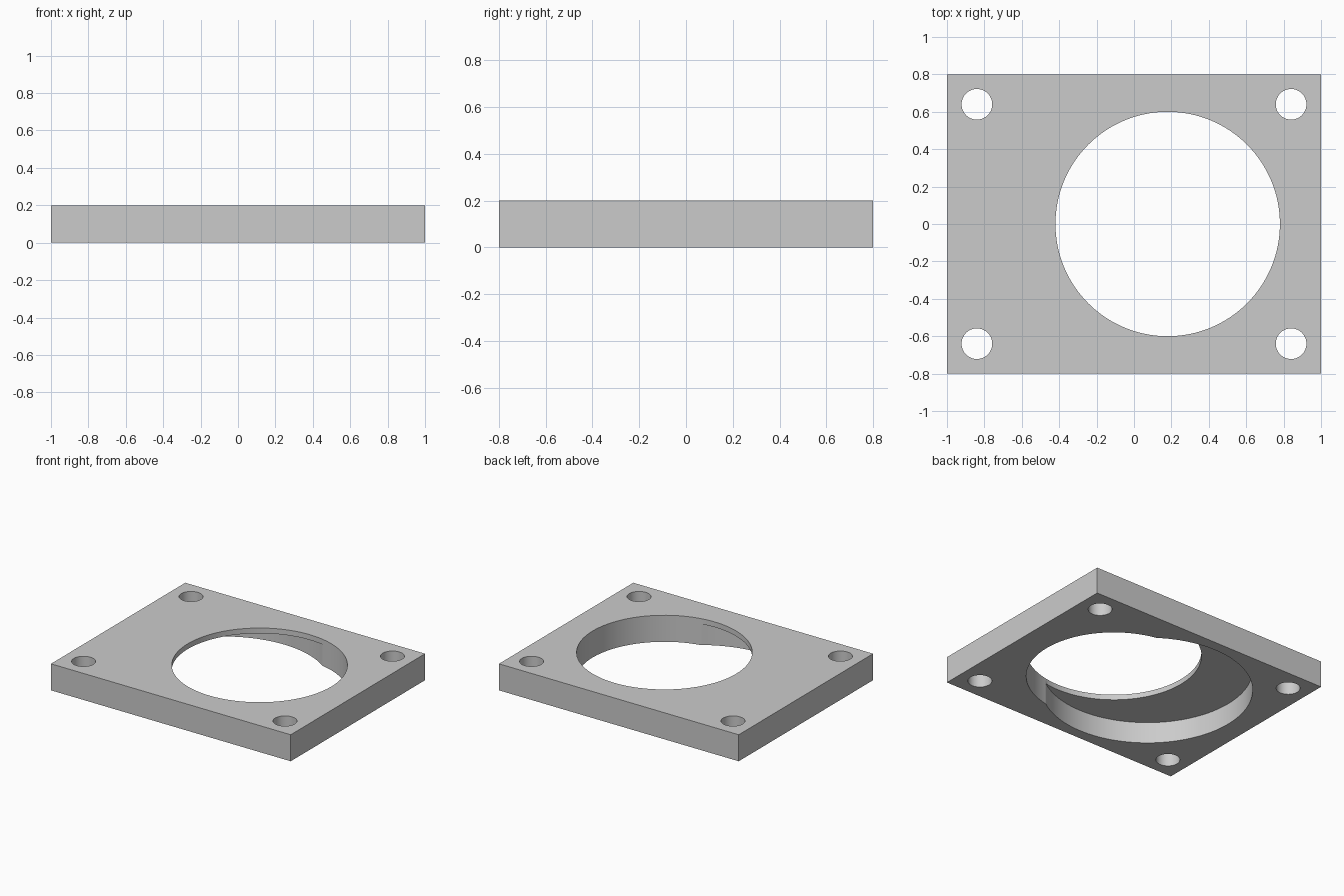
import bpy
import math

cube = bpy.data.objects.get("Cube")
if cube:
    bpy.data.objects.remove(cube, do_unlink=True)

LENGTH, WIDTH, THICK = 2.0, 1.6, 0.2
POCKET_DEPTH = 0.16

grey = bpy.data.materials.new("plain grey")
grey.use_nodes = True
colour = (0.6, 0.6, 0.6, 1)
grey.diffuse_color = colour
grey.node_tree.nodes["Principled BSDF"].inputs["Base Color"].default_value = colour

# Rectangular plate
bpy.ops.mesh.primitive_cube_add(size=1, location=(0, 0, THICK / 2))
plate = bpy.context.object
plate.name = "mounting_plate"
plate.scale = (LENGTH, WIDTH, THICK)
bpy.ops.object.transform_apply(location=True, scale=True)
plate.data.materials.append(grey)


def drill(x, y, radius, bottom, top, sides):
    """Cut a round hole in the plate between two heights."""
    bpy.ops.mesh.primitive_cylinder_add(
        vertices=sides, radius=radius, depth=top - bottom,
        location=(x, y, (top + bottom) / 2))
    cutter = bpy.context.object
    cutter.name = "hole_cutter"
    cutter.hide_render = True
    cutter.data.materials.append(grey)
    bpy.context.view_layer.objects.active = plate
    cut = plate.modifiers.new("hole", "BOOLEAN")
    cut.operation = "DIFFERENCE"
    cut.solver = "EXACT"
    cut.object = cutter
    bpy.ops.object.modifier_apply(modifier=cut.name)
    bpy.data.objects.remove(cutter, do_unlink=True)


# Main opening, and the wider offset pocket in the underside
drill(0.18, 0, 0.6, -0.1, THICK + 0.1, 128)
drill(-0.12, 0, 0.72, -0.1, POCKET_DEPTH, 128)

# Corner bolt holes
for sx in (-1, 1):
    for sy in (-1, 1):
        drill(sx * 0.84, sy * 0.64, 0.082, -0.1, THICK + 0.1, 48)

# Smooth hole walls with sharp rims
bpy.ops.object.select_all(action="DESELECT")
plate.select_set(True)
bpy.context.view_layer.objects.active = plate
bpy.ops.object.shade_smooth_by_angle(angle=math.radians(30))
